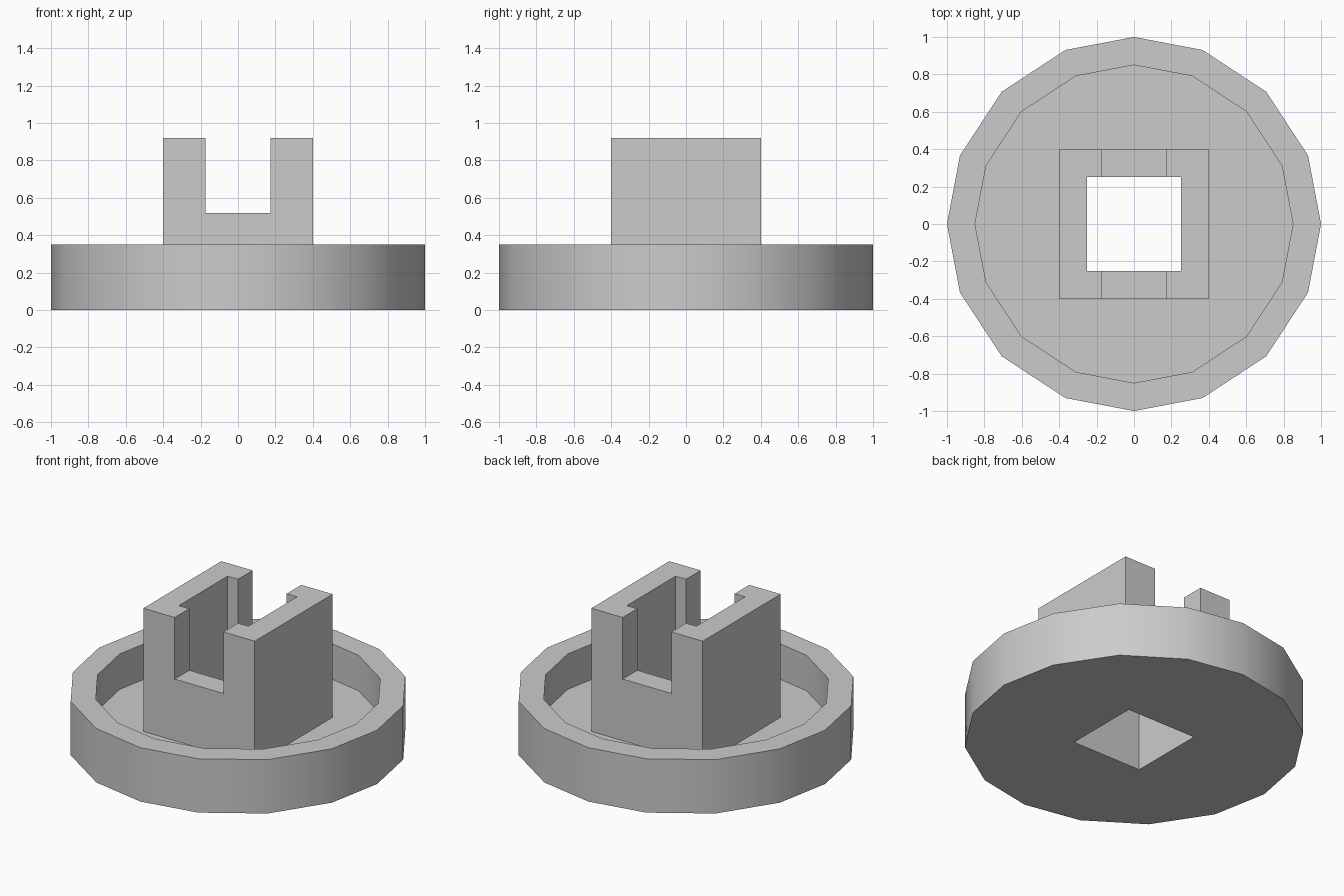
import bpy
import bmesh
from math import cos, sin, radians

default = bpy.data.objects.get("Cube")
if default:
    bpy.data.objects.remove(default, do_unlink=True)

grey = bpy.data.materials.new("plain grey")
grey.use_nodes = True
COLOUR = (0.6, 0.6, 0.6, 1)
grey.diffuse_color = COLOUR
grey.node_tree.nodes["Principled BSDF"].inputs["Base Color"].default_value = COLOUR


def prism(name, outline, bottom, top):
    """Extrude a flat outline between two heights."""
    bm = bmesh.new()
    base = bm.faces.new([bm.verts.new((x, y, bottom)) for x, y in outline])
    side = bmesh.ops.extrude_face_region(bm, geom=[base])["geom"]
    moved = [v for v in side if isinstance(v, bmesh.types.BMVert)]
    bmesh.ops.translate(bm, verts=moved, vec=(0, 0, top - bottom))
    bmesh.ops.recalc_face_normals(bm, faces=bm.faces)
    mesh = bpy.data.meshes.new(name)
    bm.to_mesh(mesh)
    bm.free()
    mesh.materials.append(grey)
    obj = bpy.data.objects.new(name, mesh)
    bpy.context.collection.objects.link(obj)
    return obj


def rectangle(x, y):
    return [(-x, -y), (x, -y), (x, y), (-x, y)]


def round_outline(radius):
    steps = (0, 21.5, 45, 68.5)
    angles = [radians(quarter * 90 + s) for quarter in range(4) for s in steps]
    return [(radius * cos(a), radius * sin(a)) for a in angles]


def cut(obj, cutters):
    bpy.ops.object.select_all(action="DESELECT")
    bpy.context.view_layer.objects.active = obj
    obj.select_set(True)
    for cutter in cutters:
        mod = obj.modifiers.new("cut", "BOOLEAN")
        mod.operation = "DIFFERENCE"
        mod.solver = "EXACT"
        mod.object = cutter
        bpy.ops.object.modifier_apply(modifier=mod.name)
    bpy.ops.object.shade_smooth_by_angle(angle=radians(30))


FLOOR, RIM, TOP = 0.12, 0.35, 0.92

# Main parts
dish = prism("round_dish", round_outline(1), 0, RIM)
tower = prism("square_tower", rectangle(0.4, 0.4), FLOOR, TOP)

# Cutters: dish pocket, square through hole, and slot across the tower
pocket = prism("pocket_cutter", round_outline(0.85), FLOOR, 1)
hole = prism("hole_cutter", rectangle(0.25, 0.25), -0.5, 1.5)
slot = prism("slot_cutter", rectangle(0.175, 0.6), 0.52, 1.5)

cut(dish, [pocket, hole])
cut(tower, [hole, slot])

for cutter in (pocket, hole, slot):
    bpy.data.objects.remove(cutter, do_unlink=True)
